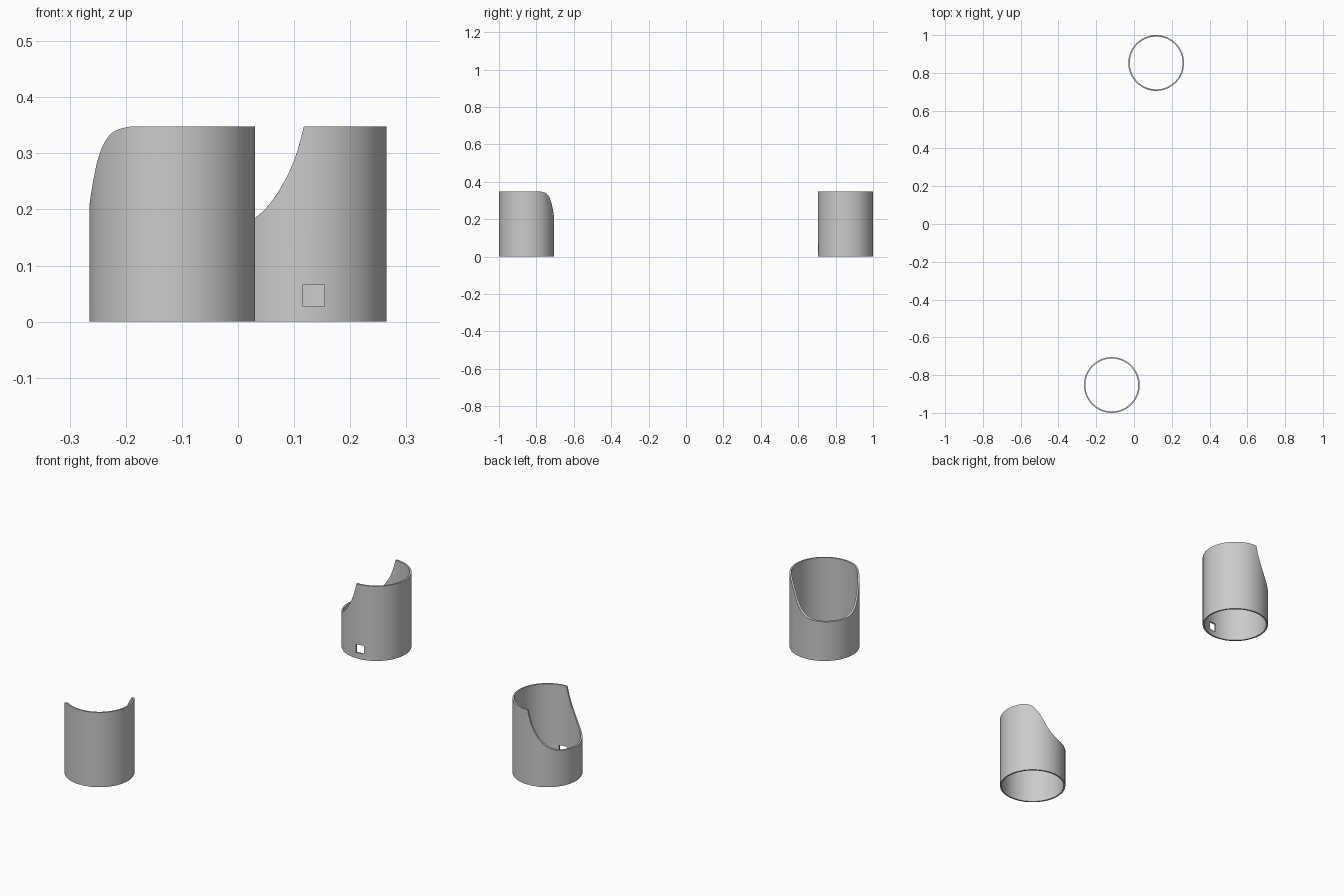
import bpy, bmesh, math

if "Cube" in bpy.data.objects:
    bpy.data.objects.remove(bpy.data.objects["Cube"])

R_OUT, R_IN, HEIGHT, SEG = 0.1475, 0.14, 0.348, 144


def smooth_profile(pts, u):
    """Monotone-ish cubic interpolation of height along the cut direction."""
    if u <= pts[0][0]:
        return pts[0][1]
    if u >= pts[-1][0]:
        return pts[-1][1]

    def slope(i):
        a, b = pts[max(i - 1, 0)], pts[min(i + 1, len(pts) - 1)]
        return (b[1] - a[1]) / (b[0] - a[0])
    for i in range(len(pts) - 1):
        (u0, z0), (u1, z1) = pts[i], pts[i + 1]
        if u <= u1:
            h = u1 - u0
            t = (u - u0) / h
            return ((2*t**3 - 3*t**2 + 1) * z0 + (t**3 - 2*t**2 + t) * h * slope(i)
                    + (3*t**2 - 2*t**3) * z1 + (t**3 - t**2) * h * slope(i + 1))


def cut_tube(name, centre, direction, profile):
    """Thin open tube whose top edge is scooped away towards one direction."""
    bm = bmesh.new()
    cols = []
    for k in range(SEG):
        phi = 2 * math.pi * k / SEG
        a = phi + direction
        col = []
        for r, top in ((R_OUT, 0), (R_OUT, 1), (R_IN, 1), (R_IN, 0)):
            z = min(HEIGHT, smooth_profile(profile, r * math.cos(phi))) if top else 0
            col.append(bm.verts.new((r * math.cos(a), r * math.sin(a), z)))
        cols.append(col)
    for k in range(SEG):
        c, d = cols[k], cols[(k + 1) % SEG]
        for j in range(4):
            n = (j + 1) % 4
            bm.faces.new((c[j], d[j], d[n], c[n]))
    bmesh.ops.recalc_face_normals(bm, faces=bm.faces)
    me = bpy.data.meshes.new(name)
    bm.to_mesh(me)
    bm.free()
    ob = bpy.data.objects.new(name, me)
    ob.location = (*centre, 0)
    bpy.context.collection.objects.link(ob)
    bpy.ops.object.select_all(action='DESELECT')
    ob.select_set(True)
    bpy.context.view_layer.objects.active = ob
    bpy.ops.object.shade_smooth_by_angle(angle=math.radians(30))
    return ob


# front cup: U-shaped scoop with rounded shoulders, facing back left
front_profile = [(-0.045, 0.348), (-0.03, 0.3465), (0.003, 0.337), (0.028, 0.316),
                 (0.05, 0.285), (0.067, 0.252), (0.085, 0.222), (0.104, 0.2),
                 (0.125, 0.187), (0.1475, 0.182)]
cut_tube("front_cup", (-0.1175, -0.8525), math.radians(135), front_profile)

# back cup: concave scoop facing left, sharp shoulders
back_profile = [(0.0, 0.348), (0.012, 0.303), (0.03, 0.259), (0.06, 0.211),
                (0.0875, 0.184), (0.104, 0.174), (0.125, 0.166), (0.1475, 0.163)]
back = cut_tube("back_cup", (0.1175, 0.8525), math.radians(180), back_profile)

# small square hole in the front wall of the back cup
bpy.ops.mesh.primitive_cube_add(size=1, location=(0.135, 0.71, 0.0465))
cutter = bpy.context.object
cutter.name = "hole_cutter"
cutter.scale = (0.038, 0.06, 0.039)
cutter.hide_render = True
cutter.display_type = 'WIRE'
mod = back.modifiers.new("square_hole", 'BOOLEAN')
mod.operation = 'DIFFERENCE'
mod.solver = 'EXACT'
mod.object = cutter
